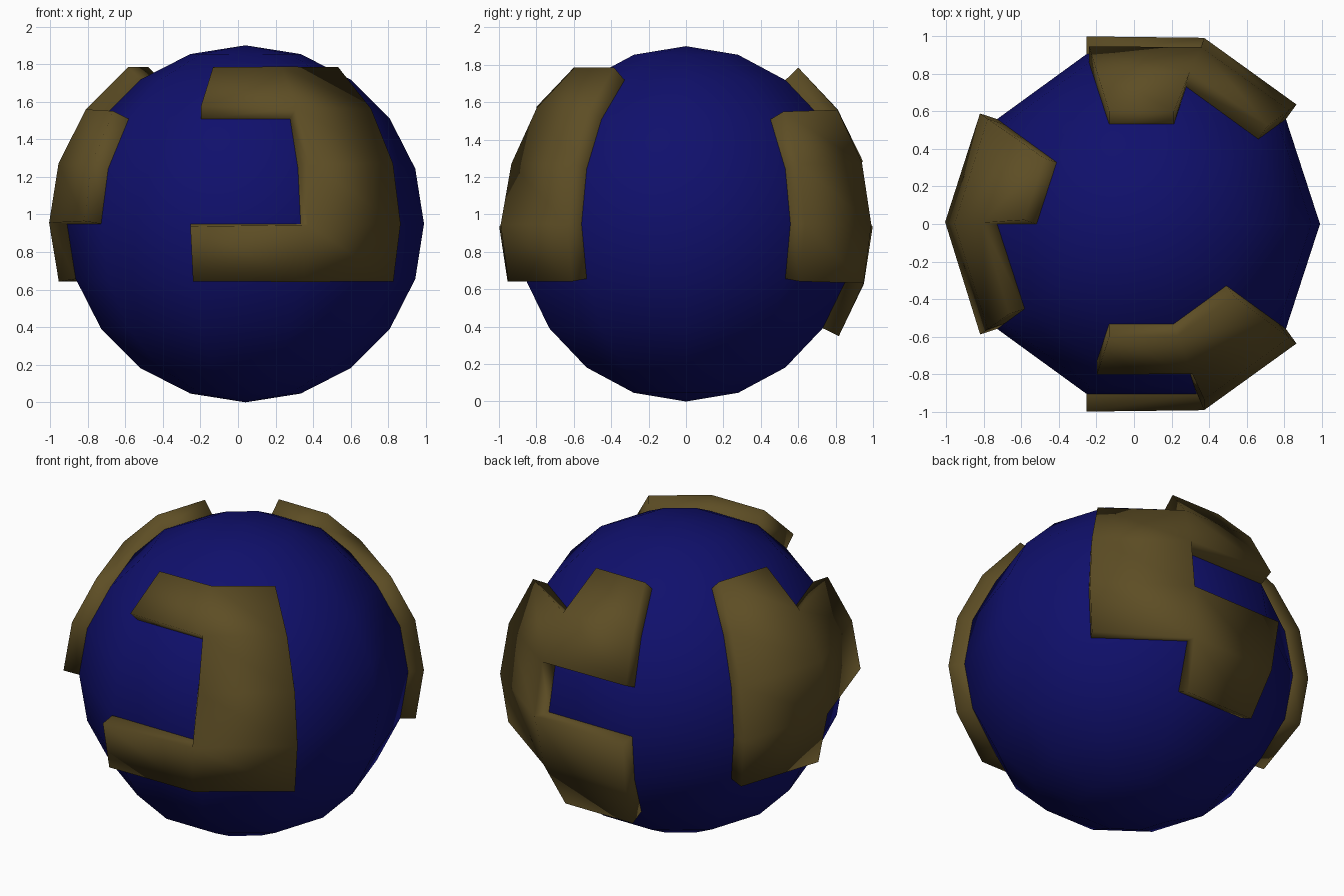
import bpy, bmesh
from math import atan2, acos, degrees, pi
from mathutils import Matrix

if "Cube" in bpy.data.objects:
    bpy.data.objects.remove(bpy.data.objects["Cube"])

R = 0.95                      # globe radius
THICK = 0.096                 # height of the land above the water
CENTRE = (0.04, 0, R)
STEP_AZ, STEP_ROW = 36, 18    # 10 segments, 10 rings


def material(name, rgb):
    m = bpy.data.materials.new(name)
    m.diffuse_color = (*rgb, 1)
    m.use_nodes = True
    m.node_tree.nodes["Principled BSDF"].inputs["Base Color"].default_value = m.diffuse_color
    return m


def sphere_mesh():
    bm = bmesh.new()
    bmesh.ops.create_uvsphere(bm, u_segments=10, v_segments=10, radius=R,
                              matrix=Matrix.Rotation(pi / 2, 4, 'Z'))
    return bm


def finish(bm, name, mat):
    bmesh.ops.recalc_face_normals(bm, faces=bm.faces)
    for f in bm.faces:
        f.smooth = True
    me = bpy.data.meshes.new(name)
    bm.to_mesh(me)
    bm.free()
    me.materials.append(mat)
    ob = bpy.data.objects.new(name, me)
    ob.location = CENTRE
    bpy.context.collection.objects.link(ob)


def cell(face):
    c = face.calc_center_median()
    col = int(degrees(atan2(c.y, c.x)) % 360 // STEP_AZ)
    row = int(degrees(acos(c.z / c.length)) // STEP_ROW)
    return col, row


def continent(name, columns, mat):
    """Raise the chosen globe cells (column: rows) along their normals and wall the rim."""
    bm = sphere_mesh()
    drop = [f for f in bm.faces if cell(f)[1] not in columns.get(cell(f)[0], ())]
    bmesh.ops.delete(bm, geom=drop, context='FACES')
    bm.normal_update()
    base = {}
    for v in bm.verts:
        old = v.co.copy()
        v.co += v.normal * THICK
        base[tuple(v.co)] = old
    rim = [e for e in bm.edges if e.is_boundary]
    new = bmesh.ops.extrude_edge_only(bm, edges=rim)['geom']
    for v in new:
        if isinstance(v, bmesh.types.BMVert):
            v.co = base[tuple(v.co)]
    finish(bm, name, mat)


water = material("water", (0.005, 0.005, 0.15))
land = material("land", (0.11, 0.075, 0.018))

# Globe
finish(sphere_mesh(), "globe", water)

# Raised land patches
continent("front_land", {7: (2, 5), 8: (2, 3, 4, 5)}, land)
continent("left_land", {4: (2, 3, 4, 5), 5: (3, 4)}, land)
continent("back_land", {1: (3, 4, 5), 2: (2, 3, 5, 6)}, land)
